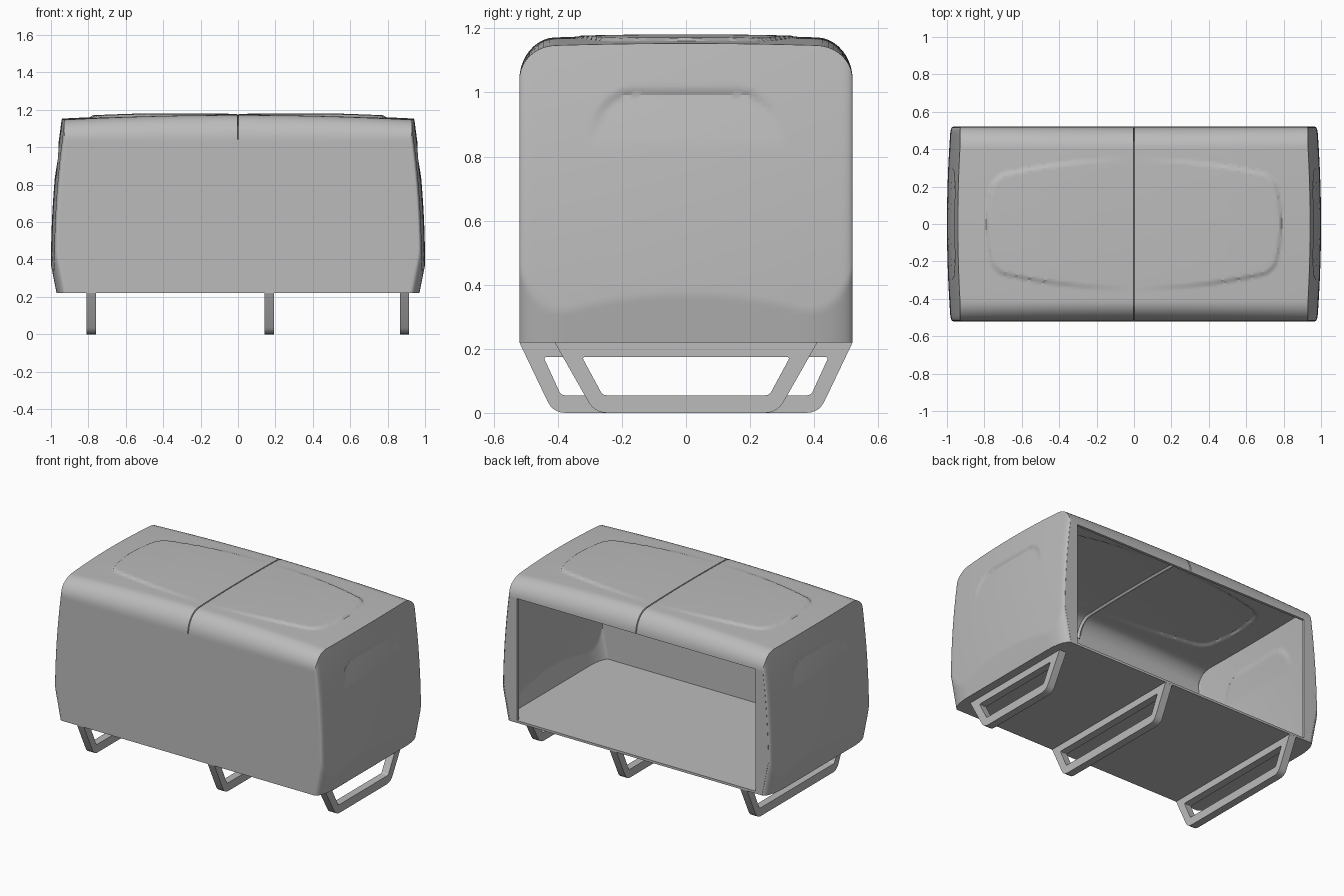
import bpy, bmesh
from math import sin, cos, pi, sqrt, hypot

cube = bpy.data.objects.get("Cube")
if cube:
    bpy.data.objects.remove(cube, do_unlink=True)

HALF, BASE, EAVE, TOP = 0.52, 0.22, 1.04, 1.178   # half depth and main heights
CORNER = 0.11                                     # roof edge rounding
DOOR = 0.87                                       # half width of the rear opening

grey = bpy.data.materials.new("grey")
grey.use_nodes = True
grey.diffuse_color = (0.5, 0.5, 0.5, 1)
grey.node_tree.nodes["Principled BSDF"].inputs["Base Color"].default_value = (0.5, 0.5, 0.5, 1)


def clamp(v):
    return max(0.0, min(1.0, v))


def inside(qx, qy, r):
    """Depth inside a rounded outline, ramped over a narrow step."""
    d = hypot(max(qx + r, 0), max(qy + r, 0)) + min(max(qx + r, qy + r), 0) - r
    return clamp(-d / 0.012)


def finish(name, bm, thickness=0):
    bmesh.ops.remove_doubles(bm, verts=bm.verts, dist=0.00005)
    bmesh.ops.recalc_face_normals(bm, faces=bm.faces)
    mesh = bpy.data.meshes.new(name)
    bm.to_mesh(mesh)
    bm.free()
    obj = bpy.data.objects.new(name, mesh)
    bpy.context.collection.objects.link(obj)
    mesh.materials.append(grey)
    bpy.ops.object.select_all(action='DESELECT')
    obj.select_set(True)
    bpy.context.view_layer.objects.active = obj
    if thickness:
        mod = obj.modifiers.new("wall", 'SOLIDIFY')
        mod.thickness, mod.offset = thickness, -1
        bpy.ops.object.modifier_apply(modifier=mod.name)
    bpy.ops.object.shade_smooth_by_angle()
    return obj


def grid(bm, rows):
    vs = [[bm.verts.new(p) for p in row] for row in rows]
    for a, b in zip(vs, vs[1:]):
        for i in range(len(a) - 1):
            bm.faces.new((a[i], a[i + 1], b[i + 1], b[i]))


def half_length(y, z):
    """End wall surface: bowed upper panel meeting an undercut lower band."""
    a = abs(y)
    t = clamp((a - 0.36) / 0.16)
    lower = 0.97 + 0.2 * (z - BASE) - 0.05 * (1 - sqrt(1 - t * t))
    t = clamp((a - 0.49) / 0.03)
    upper = 1 - 0.095 * max(z - 0.37, 0) ** 2
    upper -= 0.02 * (y / HALF) ** 2 + 0.012 * (1 - sqrt(1 - t * t))
    return min(lower, upper)


def roof_height(u, y):
    t = clamp((abs(y) - HALF + CORNER) / CORNER)
    k = sqrt(1 - t * t)
    return EAVE + (TOP - EAVE - 0.025 * u * u - 0.01 * (y / HALF) ** 2) * k


def end_recess(y, z):
    width = 0.31 - 0.35 * (z - 0.84)
    return 0.01 * inside(abs(y) - width, z - 1.01, 0.09) * clamp((z - 0.84) / 0.15)


def roof_panel(x, y):
    shape = inside(abs(x) - 0.79 + 0.6 * y * y, abs(y) - 0.35 + 0.16 * x * x, 0.06)
    return 0.01 * shape * clamp(abs(x) / 0.5)


# Sampling shared by roof, front and ends so that their borders weld
flat = HALF - CORNER
arc = [flat + CORNER * sin(i * pi / 20) for i in range(1, 11)]
ys = [-y for y in reversed(arc)] + [flat * (i / 30 - 1) for i in range(61)] + arc
ts = [i / 64 for i in range(65)]
right = [0.0, 0.004] + [i / 75 for i in range(1, 76)]
us = [-u for u in reversed(right[1:])] + right


def roof_point(u, y):
    x = u * half_length(y, roof_height(1, y))
    z = roof_height(u, y) + roof_panel(x, y)
    if u == 0:                                    # centre seam between the lids
        return (x, y * 0.985, z - 0.01 * clamp((z - EAVE) / 0.1))
    return (x, y, z)


# Body shell: roof, front wall and both end walls
bm = bmesh.new()
grid(bm, [[roof_point(u, y) for u in us] for y in ys])
walls = [BASE + t * (EAVE - BASE) for t in ts]
grid(bm, [[(u * half_length(-HALF, z), -HALF, z) for u in us] for z in walls])
for side in (-1, 1):
    rows = []
    for y in ys:
        heights = [BASE + t * (roof_height(1, y) - BASE) for t in ts]
        rows.append([(side * (half_length(y, z) - end_recess(y, z)), y, z) for z in heights])
    grid(bm, rows)
shell = finish("body_shell", bm, 0.015)

# Flat floor following the outline of the walls
bm = bmesh.new()
grid(bm, [[(s * (half_length(y, BASE) - 0.002), y, BASE) for s in (-1, 1)] for y in ys])
bmesh.ops.recalc_face_normals(bm, faces=bm.faces)
out = bmesh.ops.extrude_face_region(bm, geom=bm.faces[:])
for v in out["geom"]:
    if isinstance(v, bmesh.types.BMVert):
        v.co.z += 0.015
finish("floor", bm)

# Narrow posts either side of the rear opening
for name, side in (("left_rear_post", 1), ("right_rear_post", -1)):
    bm = bmesh.new()
    ring = []
    for z in walls:
        edge = side * (half_length(HALF, z) - 0.001)
        inner = side * DOOR
        ring.append([(inner, HALF, z), (edge, HALF, z), (edge, HALF - 0.02, z),
                     (inner, HALF - 0.02, z), (inner, HALF, z)])
    grid(bm, ring)
    finish(name, bm)


def rounded(corners, radii, steps=5):
    """Closed outline with each corner replaced by a small curve."""
    pts = []
    n = len(corners)
    for i, (p, r) in enumerate(zip(corners, radii)):
        ends = []
        for q in (corners[i - 1], corners[(i + 1) % n]):
            d = hypot(q[0] - p[0], q[1] - p[1])
            ends.append([p[k] + (q[k] - p[k]) * r / d for k in (0, 1)])
        for s in range(steps + 1):
            t = s / steps
            pts.append([(1 - t) ** 2 * ends[0][k] + 2 * t * (1 - t) * p[k]
                        + t * t * ends[1][k] for k in (0, 1)])
    return pts


def trapezoid(top, bottom, z_top, z_bottom):
    return [(-top, z_top), (-bottom, z_bottom), (bottom, z_bottom), (top, z_top)]


def leg(name, x, outer, hole):
    bm = bmesh.new()
    o = rounded(trapezoid(*outer, BASE, 0), (0.001, 0.04, 0.04, 0.001))
    h = rounded(trapezoid(*hole, 0.175, 0.055), (0.012,) * 4)
    loops = [[(x + dx, y, z) for y, z in pts + pts[:1]]
             for pts, dx in ((o, -0.025), (o, 0.025), (h, 0.025), (h, -0.025))]
    grid(bm, loops + loops[:1])
    finish(name, bm)


# Sled style legs
WIDE = ((0.52, 0.415), (0.445, 0.39))
NARROW = ((0.41, 0.285), (0.325, 0.26))
leg("right_leg", -0.785, *WIDE)
leg("middle_leg", 0.168, *WIDE)
leg("left_leg", 0.89, *NARROW)
